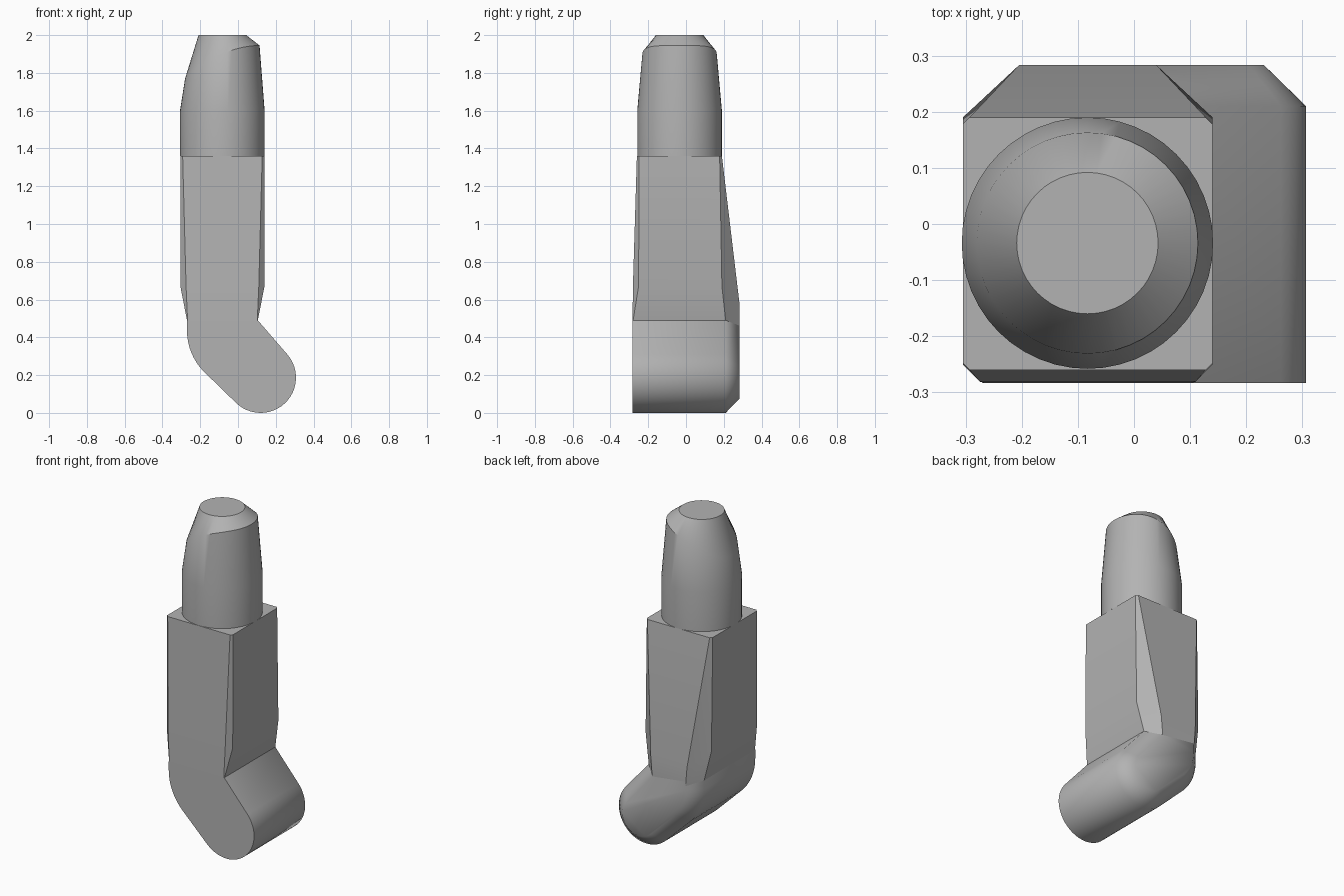
import bpy, bmesh
from math import cos, sin, pi, radians

cube = bpy.data.objects.get("Cube")
if cube:
    bpy.data.objects.remove(cube)

GREY = (0.45, 0.45, 0.45, 1)
grey = bpy.data.materials.new("plain grey")
grey.use_nodes = True
grey.diffuse_color = GREY
grey.node_tree.nodes["Principled BSDF"].inputs["Base Color"].default_value = GREY


def loft(name, rings, cap_start, cap_end, angle, skip=None):
    """Bridge rings of equal length; optionally leave one strip open."""
    bm = bmesh.new()
    rows = [[bm.verts.new(p) for p in ring] for ring in rings]
    n = len(rows[0])
    for a, b in zip(rows, rows[1:]):
        for i in range(n):
            if i != skip:
                j = (i + 1) % n
                bm.faces.new((a[i], a[j], b[j], b[i]))
    if cap_start:
        bm.faces.new(rows[0][::-1])
    if cap_end:
        bm.faces.new(rows[-1])
    bmesh.ops.recalc_face_normals(bm, faces=bm.faces)
    mesh = bpy.data.meshes.new(name)
    bm.to_mesh(mesh)
    bm.free()
    mesh.materials.append(grey)
    obj = bpy.data.objects.new(name, mesh)
    bpy.context.collection.objects.link(obj)
    bpy.ops.object.select_all(action='DESELECT')
    obj.select_set(True)
    bpy.context.view_layer.objects.active = obj
    bpy.ops.object.shade_smooth_by_angle(angle=radians(angle))
    return obj


def arc(cx, cz, r, start, end, steps):
    angles = [radians(start + (end - start) * i / steps) for i in range(steps + 1)]
    return [(cx + r * cos(a), cz + r * sin(a)) for a in angles]


# Bent foot: side profile pulled along y, with a chamfered back
def foot_ring(y, inset, corner_z):
    pts = [(-0.27 + inset, 0.49)]
    pts += arc(0.037, 0.435, 0.307 - inset, 180, 225, 8)
    pts += arc(0.12, 0.187, 0.187 - inset, 225, 400.7, 24)
    pts.append((0.105 - inset, corner_z))
    return [(x, y, z) for x, z in pts]


rings = [foot_ring(-0.283, 0, 0.49), foot_ring(0.21, 0, 0.49),
         foot_ring(0.283, 0.075, 0.462)]
loft("foot", rings, True, True, 50, skip=len(rings[0]) - 1)


# Shaft: eight-sided sections, nearly square on top
def shaft_ring(x0, x1, front, back, front_cut, back_cut, cut_y, side_z, back_z):
    fx, bx = front_cut, back_cut
    return [(x0 + fx, front, side_z), (x1 - fx, front, side_z),
            (x1, front + fx, side_z), (x1, cut_y, side_z),
            (x1 - bx, back, back_z), (x0 + bx, back, back_z),
            (x0, cut_y, side_z), (x0, front + fx, side_z)]


loft("shaft", [
    shaft_ring(-0.27, 0.105, -0.283, 0.283, 0.003, 0.075, 0.21, 0.49, 0.462),
    shaft_ring(-0.305, 0.14, -0.281, 0.283, 0.03, 0.1, 0.19, 0.67, 0.58),
    shaft_ring(-0.305, 0.14, -0.26, 0.19, 0.012, 0.012, 0.178, 1.36, 1.36),
], False, True, 40)


# Round tip: its shoulder sits higher on the left than on the right
def tip_ring(r, height, n=48):
    return [(-0.083 + r * cos(a), -0.034 + r * sin(a), height(a))
            for a in (2 * pi * i / n for i in range(n))]


loft("tip", [
    tip_ring(0.224, lambda a: 1.36),
    tip_ring(0.224, lambda a: 1.6),
    tip_ring(0.197, lambda a: 1.879 + 0.0875 * cos(a) - 0.021 * cos(2 * a)),
    tip_ring(0.126, lambda a: 2.0),
], False, True, 34)
